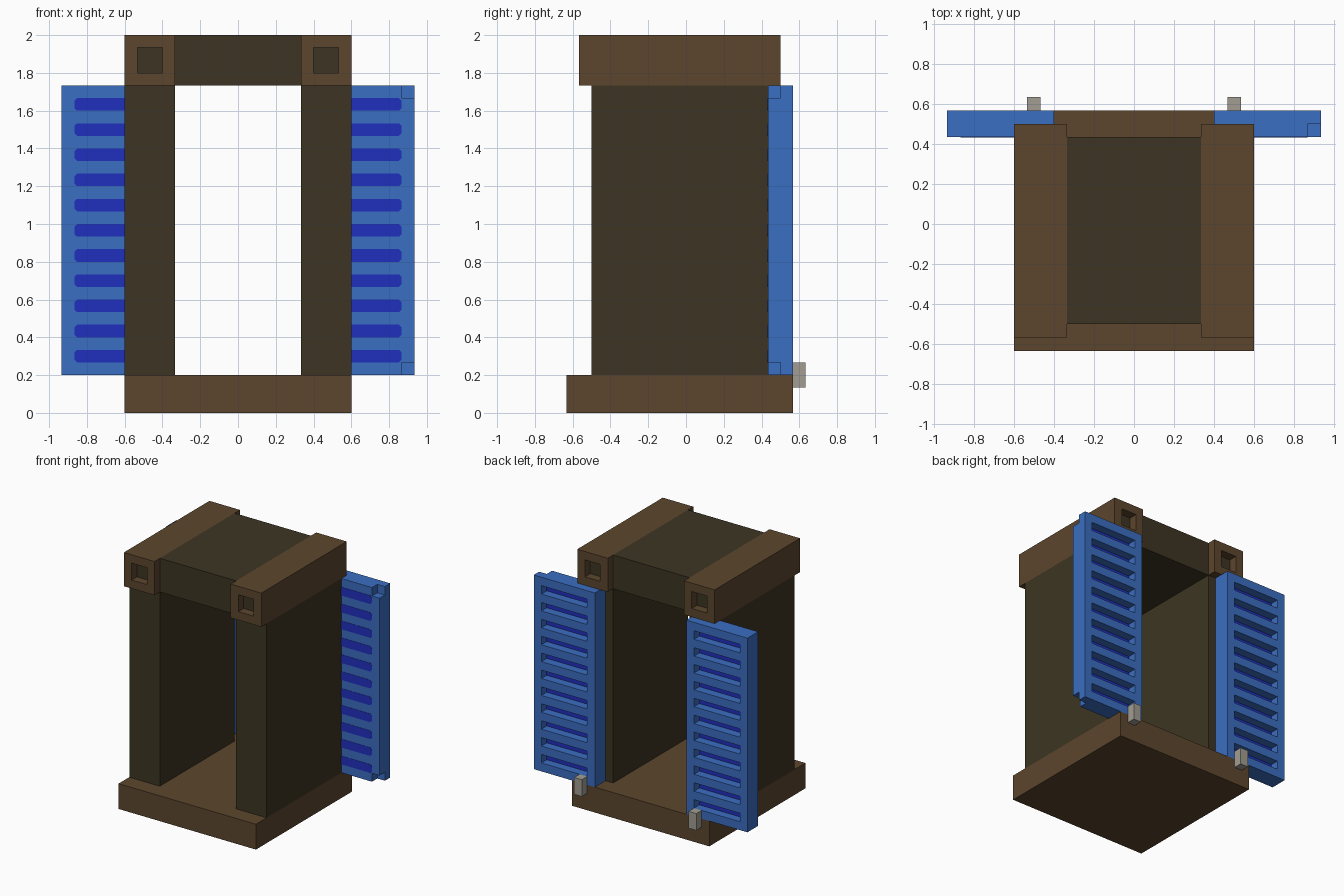
import bpy, bmesh

if "Cube" in bpy.data.objects:
    bpy.data.objects.remove(bpy.data.objects["Cube"])

U = 1 / 15  # one model unit


def material(name, rgb):
    lin = [((c / 255 + 0.055) / 1.055) ** 2.4 for c in rgb]
    m = bpy.data.materials.new(name)
    m.diffuse_color = (*lin, 1)
    m.use_nodes = True
    m.node_tree.nodes["Principled BSDF"].inputs["Base Color"].default_value = m.diffuse_color
    return m


BROWN = material("brown_wood", (92, 70, 45))
DARK = material("dark_wood", (61, 53, 35))
BLUE = material("shutter_blue", (59, 110, 194))
NAVY = material("slot_blue", (32, 48, 190))
GREY = material("grey_metal", (162, 158, 148))


def cells(name, xs, ys, zs, mats, empty=lambda c: False, paint=lambda p, n: 0):
    """Shell around the filled cells of an uneven grid; empty() and paint() get model units."""
    axes = (xs, ys, zs)
    bm = bmesh.new()
    verts = {}

    def filled(i):
        if any(k < 0 or k >= len(a) - 1 for k, a in zip(i, axes)):
            return False
        return not empty([(a[k] + a[k + 1]) / 2 for k, a in zip(i, axes)])

    def vert(i):
        if i not in verts:
            verts[i] = bm.verts.new([a[k] * U for k, a in zip(i, axes)])
        return verts[i]

    for x in range(len(xs) - 1):
        for y in range(len(ys) - 1):
            for z in range(len(zs) - 1):
                i = (x, y, z)
                if not filled(i):
                    continue
                for ax in range(3):
                    for s in (0, 1):
                        j = list(i)
                        j[ax] += 2 * s - 1
                        if filled(j):
                            continue
                        loop = []
                        for a, b in ((0, 0), (1, 0), (1, 1), (0, 1)):
                            v = list(i)
                            v[ax] += s
                            v[(ax + 1) % 3] += a
                            v[(ax + 2) % 3] += b
                            loop.append(vert(tuple(v)))
                        f = bm.faces.new(loop if s else loop[::-1])
                        n = [0, 0, 0]
                        n[ax] = 2 * s - 1
                        f.material_index = paint(f.calc_center_median() / U, n)
    me = bpy.data.meshes.new(name)
    bm.to_mesh(me)
    bm.free()
    for m in mats:
        me.materials.append(m)
    ob = bpy.data.objects.new(name, me)
    bpy.context.collection.objects.link(ob)
    return ob


def mirrored(a, side):
    return sorted(side * v for v in a)


def slot_paint(name, x0, x1, side):
    """Thin plates with clipped corners, one for each slot on the front of a shutter."""
    bm = bmesh.new()
    c = 0.22
    for z in range(4, 25, 2):
        outline = [(x0 + c, z), (x1 - c, z), (x1, z + c), (x1, z + 1 - c),
                   (x1 - c, z + 1), (x0 + c, z + 1), (x0, z + 1 - c), (x0, z + c)]
        f = bm.faces.new([bm.verts.new((side * x * U, 6.5 * U, h * U)) for x, h in outline])
        ext = bmesh.ops.extrude_face_region(bm, geom=[f])
        for v in ext["geom"]:
            if isinstance(v, bmesh.types.BMVert):
                v.co.y -= 0.002
    bmesh.ops.recalc_face_normals(bm, faces=bm.faces)
    me = bpy.data.meshes.new(name)
    bm.to_mesh(me)
    bm.free()
    me.materials.append(NAVY)
    bpy.context.collection.objects.link(bpy.data.objects.new(name, me))


# Base slab and lintel
cells("base", [-9, 9], [-9.5, 8.5], [0, 3], [BROWN])
cells("lintel", [-5, 5], [-7.5, 6.5], [26, 30], [DARK])

for side, label in ((-1, "left"), (1, "right")):
    # Side wall
    cells(label + "_wall", mirrored([5, 9], side), [-7.5, 6.5], [3, 26], [DARK])

    # Top beam with a square socket in each end
    cells(label + "_beam", mirrored([5, 6, 8, 9], side), [-8.5, -7.5, 6.5, 7.5],
          [26, 27, 29, 30], [BROWN, DARK],
          empty=lambda c: 6 < abs(c[0]) < 8 and 27 < c[2] < 29 and not -7.5 < c[1] < 6.5,
          paint=lambda p, n: int(n[1] != 0 and 6 < abs(p[0]) < 8 and 27 < p[2] < 29))

    # Open shutter with recessed slots; the right one has notched outer corners
    def shutter_empty(c):
        slot = 7 < abs(c[0]) < 13 and c[1] > 7.5 and 4 < c[2] < 25 and int(c[2]) % 2 == 0
        notch = c[0] > 13 and c[1] < 7.5 and not 4 < c[2] < 25
        return slot or notch

    cells(label + "_shutter", mirrored([6, 7, 13, 14], side), [6.5, 7.5, 8.5],
          list(range(3, 27)), [BLUE, NAVY], empty=shutter_empty,
          paint=lambda p, n: int(n[1] > 0 and p[1] < 8 and abs(p[0]) < 13))
    slot_paint(label + "_slot_paint", 7, 13, side)

    # Shutter catch
    cells(label + "_catch", mirrored([7, 8], side), [8.5, 9.5], [2, 4], [GREY])
